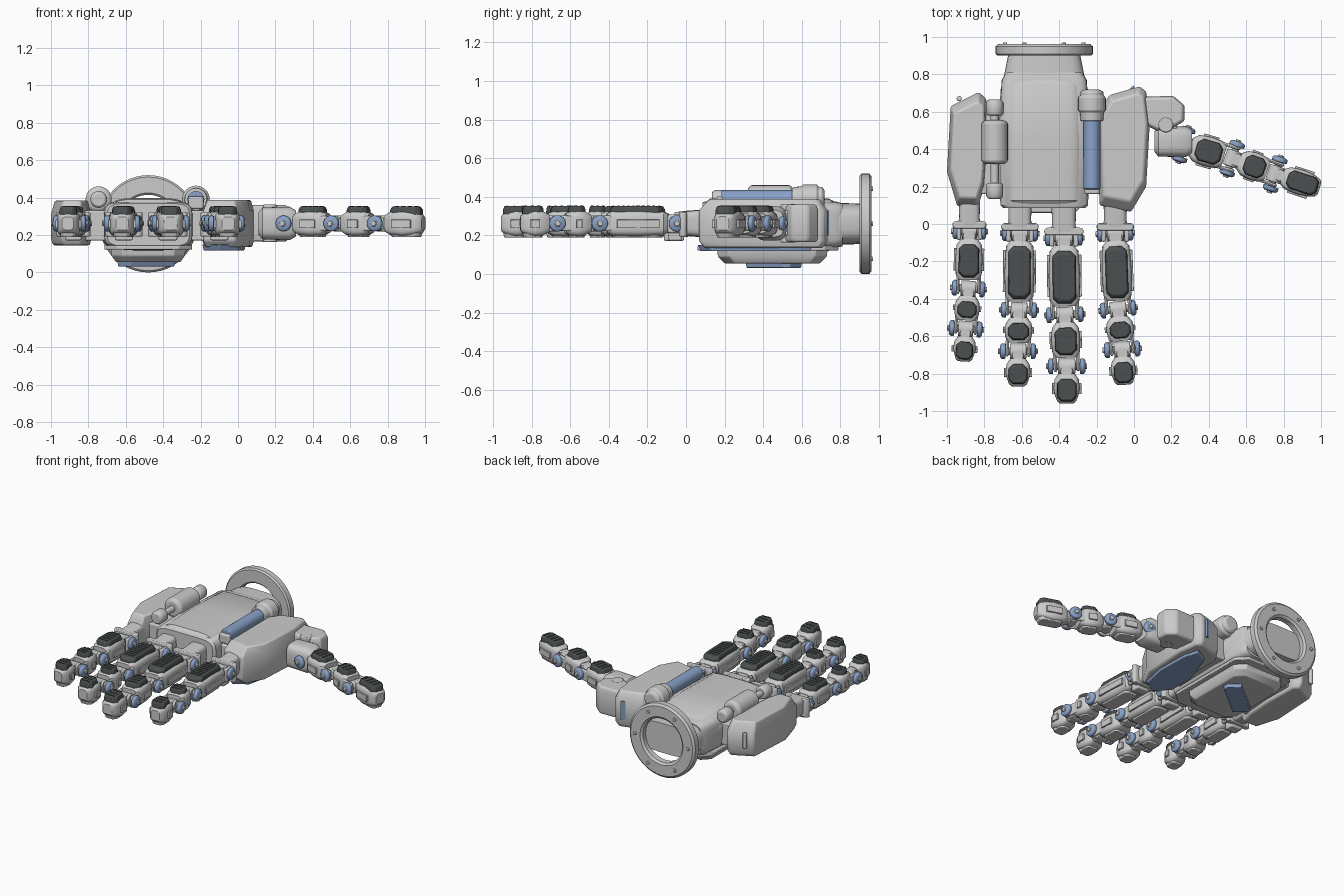
import bpy, bmesh
from math import cos, sin, pi, copysign, atan2
from mathutils import Matrix, Vector

if "Cube" in bpy.data.objects:
    bpy.data.objects.remove(bpy.data.objects["Cube"])

I = Matrix.Identity(4)
def T(x, y, z): return Matrix.Translation((x, y, z))
def material(name, col):
    m = bpy.data.materials.new(name)
    m.diffuse_color = (*col, 1)
    m.use_nodes = True
    m.node_tree.nodes["Principled BSDF"].inputs["Base Color"].default_value = m.diffuse_color
    return m
BLUE = material("blue_metal", (0.25, 0.36, 0.58))
DARK = material("dark_rubber", (0.07, 0.08, 0.08))

def finish(name, bm, M=I, mat=None, bevel=0):
    bmesh.ops.recalc_face_normals(bm, faces=bm.faces)
    me = bpy.data.meshes.new(name)
    bm.to_mesh(me)
    bm.free()
    ob = bpy.data.objects.new(name, me)
    bpy.context.collection.objects.link(ob)
    ob.matrix_world = M
    if mat: me.materials.append(mat)
    if bevel:
        b = ob.modifiers.new("bevel", 'BEVEL')
        b.width, b.segments, b.limit_method, b.angle_limit = bevel, 2, 'ANGLE', 0.6
    return ob

def skin(name, rings, M, mat, bevel, closed=False):
    bm = bmesh.new()
    vs = [[bm.verts.new(p) for p in r] for r in rings]
    n = len(vs[0])
    pairs = list(zip(vs, vs[1:])) + ([(vs[-1], vs[0])] if closed else [])
    for a, b in pairs:
        for i in range(n):
            bm.faces.new((a[i], a[(i+1) % n], b[(i+1) % n], b[i]))
    if not closed:
        bm.faces.new(vs[0]); bm.faces.new(vs[-1])
    return finish(name, bm, M, mat, bevel)

def loft(name, secs, M=I, p=5, mat=None, bevel=0, n=32):
    """rounded cross-sections along y: (y, half width, half height)"""
    rings = []
    for y, w, h in secs:
        r = []
        for i in range(n):
            c, s = cos(2*pi*(i+.5)/n), sin(2*pi*(i+.5)/n)
            r.append((w*copysign(abs(c)**(2/p), c), y, h*copysign(abs(s)**(2/p), s)))
        rings.append(r)
    return skin(name, rings, M, mat, bevel)

def stack(name, pts, levels, M=I, mat=None, bevel=0):
    """outline in xy stacked over levels (z, scale)"""
    cx = sum(p[0] for p in pts)/len(pts)
    cy = sum(p[1] for p in pts)/len(pts)
    rings = [[(cx+(x-cx)*s, cy+(y-cy)*s, z) for x, y in pts] for z, s in levels]
    return skin(name, rings, M, mat, bevel)

def box(name, x0, x1, y0, y1, z0, z1, M=I, mat=None, bevel=.008):
    return stack(name, [(x0, y0), (x1, y0), (x1, y1), (x0, y1)], [(z0, 1), (z1, 1)], M, mat, bevel)

def octagon(w, y0, y1, c):
    return [(-w+c, y0), (w-c, y0), (w, y0+c), (w, y1-c), (w-c, y1), (c-w, y1), (-w, y1-c), (-w, y0+c)]

def cyl(name, prof, M=I, axis='Y', mat=None, n=24, bevel=.006):
    """turned part: profile of (position along axis, radius)"""
    R = Matrix.Rotation(-pi/2, 4, 'Z') if axis == 'X' else I
    if axis == 'Z': R = Matrix.Rotation(pi/2, 4, 'X')
    rings = [[(r*cos(2*pi*i/n), y, r*sin(2*pi*i/n)) for i in range(n)] for y, r in prof]
    return skin(name, rings, M @ R, mat, bevel)

# wrist flange ring with bolts
CX, CZ = -.48, .26
ring = [(.9, .165), (.91, .155), (.95, .155), (.962, .17), (.962, .245), (.95, .26), (.91, .26), (.9, .25)]
skin("wrist_flange", [[(r*cos(2*pi*i/48), y, r*sin(2*pi*i/48)) for i in range(48)] for y, r in ring],
     T(CX, 0, CZ), None, 0, closed=True)
for i in range(6):
    a = i*pi/3
    cyl(f"flange_bolt_{i}", [(.955, .012), (.97, .012)], T(CX+.21*cos(a), 0, CZ+.21*sin(a)), n=10, bevel=.003)
loft("wrist", [(.62, .245, .11), (.72, .23, .11), (.92, .19, .105)], T(CX, 0, CZ), 3.5)

# palm shell, raised back panel and inner chassis
P = T(CX, 0, .255)
loft("palm", [(.085, .22, .115), (.1, .235, .122), (.5, .245, .125), (.77, .228, .122), (.81, .205, .112)], P, 6)
loft("back_panel", [(.105, .18, .12), (.125, .205, .136), (.45, .21, .142), (.74, .2, .136), (.77, .18, .12)], P, 5)
box("palm_chassis", -.84, -.14, .16, .62, .17, .33)

# palm-side plates with diagonal blue bar
stack("palm_lower_plate", [(CX+x, y) for x, y in octagon(.235, .06, .79, .07)], [(.122, 1), (.145, 1)], bevel=.005)
stack("palm_lower_panel", [(CX+x, y) for x, y in octagon(.2, .16, .735, .06)], [(.13, 1), (.09, .98), (.055, .86)], bevel=.005)
D = T(-.49, .455, 0) @ Matrix.Rotation(.68, 4, 'Z')
stack("palm_blue_bar", [(-.16, -.06), (.15, -.06), (.175, -.03), (.16, .06), (-.15, .06), (-.175, .03)],
      [(.06, 1), (.032, .97)], D, BLUE, .004)

# side blocks
stack("outer_side_block", [(-.98, .63), (-.83, .705), (-.79, .67), (-.785, .4), (-.8, .2), (-.835, .09), (-.945, .095), (-1, .28)],
      [(.145, .92), (.18, 1), (.31, 1), (.385, .84)], bevel=.01)
cyl("outer_block_pin", [(.22, .014), (.33, .014)], T(-.935, .67, .55), 'Z', n=12).matrix_world = \
    T(-.935, .67, 0) @ Matrix.Rotation(pi/2, 4, 'X')
stack("thumb_side_block", [(-.19, .6), (-.13, .69), (.03, .735), (.065, .71), (.085, .55), (.065, .2), (-.015, .065), (-.185, .1)],
      [(.135, .92), (.17, 1), (.33, 1), (.388, .86)], bevel=.01)
stack("thumb_blue_plate", [(-.19, .16), (-.1, .06), (.0, .12), (.04, .3), (.035, .55), (0, .66), (-.1, .6), (-.19, .35)],
      [(.15, 1), (.118, .95)], mat=BLUE, bevel=.004)
stack("thumb_blue_corner", [(-.06, .69), (.0, .742), (.01, .7)], [(.2, 1), (.33, 1)], mat=BLUE)

# outer damper
A = T(-.745, 0, .39)
cyl("damper_rod", [(.15, .022), (.65, .022)], A, n=16)
cyl("damper_body", [(.32, .05), (.335, .07), (.54, .07), (.555, .05)], A)
cyl("damper_rear_mount", [(.58, .04), (.59, .046), (.65, .046), (.665, .036)], A)
cyl("damper_front_mount", [(.135, .036), (.15, .045), (.21, .045), (.22, .04)], A)
# blue piston
B = T(-.225, 0, .39)
cyl("piston_barrel", [(.185, .045), (.6, .045)], B, mat=BLUE)
cyl("piston_collar", [(.55, .06), (.6, .064), (.605, .074), (.68, .074), (.685, .062), (.705, .062), (.718, .045)], B)
box("piston_front_mount", -.265, -.185, .16, .21, .34, .405)

ZF = .262
def joint(name, M, w):
    cyl(name+"_hub", [(-.55*w, .042), (.55*w, .042)], M, 'X')
    cyl(name+"_axle", [(-w-.018, .02), (w+.018, .02)], M, 'X', n=16, bevel=.004)
    for s in (-1, 1):
        cyl(f"{name}_cap_{s}", [(s*(w-.012), .042), (s*(w+.008), .042), (s*(w+.016), .03)], M, 'X', BLUE, bevel=.004)
        cyl(f"{name}_nut_{s}", [(s*(w+.01), .017), (s*(w+.026), .015)], M, 'X', n=8, bevel=.003)

def pad(name, M, w, y0, y1):
    stack(name, octagon(w, y0, y1, w*.45), [(.03, 1.02), (.073, 1), (.09, .88)], M, DARK, .004)
    rows = max(3, int((y1-y0)/.034))
    bm = bmesh.new()   # raised grip dashes
    for r in range(rows):
        y = y0+(y1-y0)*(.17+.66*r/(rows-1))
        for x in (-.45*w, 0, .45*w):
            bmesh.ops.create_cube(bm, size=1, matrix=M @ T(x, y, .09) @ Matrix.Diagonal((w*.3, .007, .007, 1)))
    finish(name+"_grip", bm, I, DARK)

def digit(name, joints, w0):
    for k in range(3):
        p, q = Vector(joints[k]), Vector(joints[k+1])
        d = q-p
        L, w, tip, n = d.length, w0*(1, .93, .84)[k], k == 2, f"{name}_{k+1}"
        M = T(p.x, p.y, ZF) @ Matrix.Rotation(atan2(d.y, d.x)-pi/2, 4, 'Z')
        joint(n+"_joint", M, w0*1.0)
        a, b = .04, L if tip else L-.045
        end = [(b-.045, .9*w, .062), (b-.012, .72*w, .05), (b, .5*w, .035)] if tip else \
              [(b-.03, .95*w, .066), (b, .75*w, .052)]
        loft(n+"_segment", [(a, .62*w, .045), (a+.03, .92*w, .062), ((a+b)/2, w, .069)]+end, M, 4)
        box(n+"_tongue", -.45*w, .45*w, -.01, a+.03, -.042, .042, M)
        for s in (-1, 1):   # fork arms and side rails
            if not tip:
                x = sorted((s*w*.66, s*w*.9))
                stack(f"{n}_fork_{s}", [(x[0], b-.05), (x[1], b-.05), (x[1], L+.03), (x[0], L+.03)],
                      [(-.04, 1), (.04, 1)], M, None, .01)
            x = sorted((s*w*.9, s*(w+.008)))
            box(f"{n}_rail_{s}", *x, a+.05, b-.05, -.025, .02, M, None, .003)
        y0, y1 = a+.03, b-(.012 if tip else .015)
        pad(n+"_pad", M, w*.74, y0, y1)
        stack(n+"_under_pad", octagon(w*.7, y0, y1, w*.3), [(-.05, 1), (-.073, .9)], M, None, .004)

digits = {
    "little": ([(-.88, -.04), (-.885, -.345), (-.9, -.56), (-.91, -.735)], .073),
    "ring": ([(-.61, -.05), (-.615, -.46), (-.62, -.68), (-.62, -.868)], .08),
    "middle": ([(-.375, -.075), (-.37, -.485), (-.36, -.76), (-.36, -.96)], .084),
    "fore": ([(-.1, -.05), (-.085, -.455), (-.063, -.67), (-.053, -.86)], .08),
    "thumb": ([(.265, .425), (.525, .35), (.755, .267), (.992, .19)], .08)}
for name, (js, w) in digits.items():
    digit(name, js, w)
    if name == "thumb": continue
    # knuckle neck, collar and clevis
    K = T(js[0][0], js[0][1], ZF)
    loft(name+"_neck", [(.03, .9*w, .06), (.07, .75*w, .065), (.2, .8*w, .075)], K, 4)
    stack(name+"_collar", octagon(w*1.25, .015, .055, .012), [(-.07, 1), (.06, 1)], K, bevel=.006)
    for s in (-1, 1):
        x = sorted((s*w*.62, s*w*.92))
        box(f"{name}_clevis_{s}", *x, -.045, .03, -.05, .045, K)
    box(name+"_lower_lug", -.6*w, .6*w, -.04, .03, -.09, -.04, K)

# thumb base: swivel bracket, hub and clevis
stack("thumb_bracket", [(.04, .68), (.21, .685), (.27, .635), (.27, .55), (.2, .51), (.12, .5), (.04, .54)],
      [(.165, .92), (.19, 1), (.33, 1), (.36, .9)], bevel=.01)
loft("thumb_hub", [(-.105, .055, .06), (-.085, .08, .085), (.06, .082, .09), (.095, .065, .07)],
     T(.215, .44, .262) @ Matrix.Rotation(-pi/2, 4, 'Z'), 3.5)
cyl("thumb_swivel_pin", [(-.1, .04), (.1, .04)], T(.17, .53, .262), 'Z')
box("thumb_link", .13, .23, .48, .56, .2, .33)

# smooth shading with sharp edges kept
for o in bpy.data.objects: o.select_set(True)
bpy.context.view_layer.objects.active = bpy.data.objects["palm"]
bpy.ops.object.shade_smooth_by_angle(angle=0.6)
